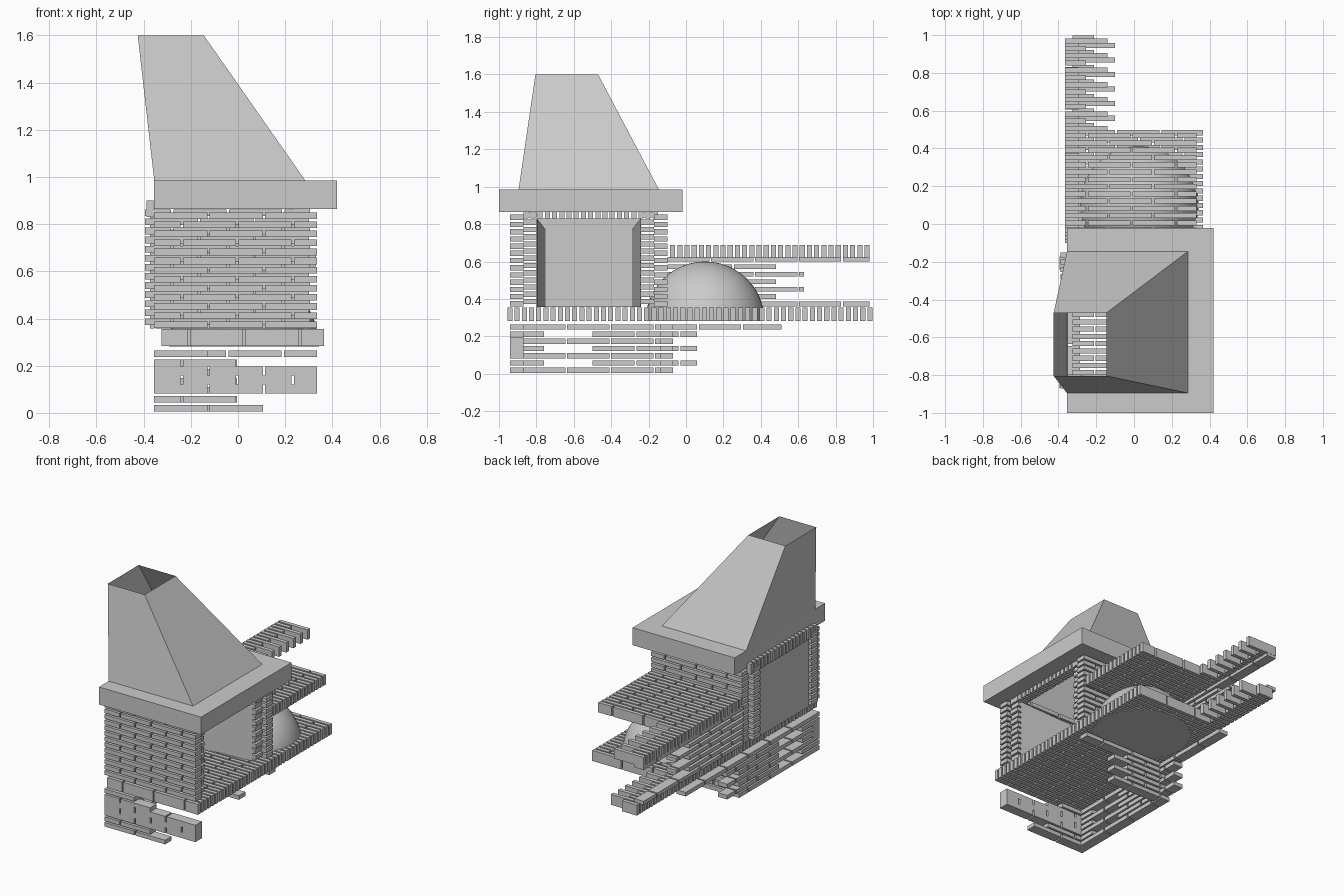
import bpy, bmesh, math
from mathutils import Matrix, Vector

cube = bpy.data.objects.get("Cube")
if cube:
    bpy.data.objects.remove(cube)

# One grey for everything
grey = bpy.data.materials.new("plain grey")
grey.use_nodes = True
tone = (0.6, 0.6, 0.6, 1)
grey.diffuse_color = tone
grey.node_tree.nodes["Principled BSDF"].inputs["Base Color"].default_value = tone

LONG, HALF, WIDE, THIN = 0.225, 0.112, 0.07, 0.028   # brick sizes
JOINT = 0.01
PITCH = 0.0385                                       # course spacing


def finish(bm, name):
    mesh = bpy.data.meshes.new(name)
    bm.to_mesh(mesh)
    bm.free()
    mesh.materials.append(grey)
    obj = bpy.data.objects.new(name, mesh)
    bpy.context.collection.objects.link(obj)
    return obj


def box(bm, lo, hi):
    lo, hi = Vector(lo), Vector(hi)
    size = Matrix.Diagonal((*(hi - lo), 1))
    bmesh.ops.create_cube(bm, size=1, matrix=Matrix.Translation((lo + hi) / 2) @ size)


def course(bm, axis, start, end, side, z, half=False, depth=WIDE, height=THIN):
    """A row of bricks along x (axis 0) or y (axis 1)."""
    pos = start
    length = HALF if half else LONG
    while pos < end - 0.02:
        stop = min(pos + length, end)
        lo, hi = [0, 0, z], [0, 0, z + height]
        lo[axis], hi[axis] = pos, stop
        lo[1 - axis], hi[1 - axis] = side, side + depth
        box(bm, lo, hi)
        pos, length = stop + JOINT, LONG


def loft(bm, rings):
    """Quads between successive four-cornered rings."""
    loops = [[bm.verts.new(p) for p in ring] for ring in rings]
    for a, b in zip(loops, loops[1:]):
        for i in range(4):
            j = (i + 1) % 4
            bm.faces.new((a[i], a[j], b[j], b[i]))
    return loops


def rect(x0, x1, y0, y1, z):
    return [(x0, y0, z), (x1, y0, z), (x1, y1, z), (x0, y1, z)]


# Base: front wall with a solid vented band in the middle
bm = bmesh.new()
front_ends = {0: 0.105, 1: -0.005, 5: -0.005, 6: -0.13}
for row in range(7):
    z = 0.005 + row * PITCH
    band = row in (2, 3, 4)
    course(bm, 0, -0.355, 0.335 if band else front_ends[row], -0.94, z,
           half=row % 2 == 1, height=PITCH if band else THIN)
finish(bm, "base_front_wall")

# Base: long back wall and the return wall under the oven
bm = bmesh.new()
for row in range(7):
    z = 0.005 + row * PITCH
    odd = row % 2 == 1
    if odd:
        course(bm, 1, -0.87, -0.757, -0.355, z, half=True)
        course(bm, 1, -0.5, 0.06, -0.355, z)
    else:
        course(bm, 1, -0.87, 0.51 if row == 6 else -0.07, -0.355, z)
    reach = 0.335 if row == 6 else (-0.005 if odd else 0.105)
    course(bm, 0, -0.275, reach, -0.14, z, half=odd)
finish(bm, "base_back_wall")


# Two floors of bricks laid on edge, with an unfinished toothed tail
def floor(name, x0, x1, y0, y1, z, height):
    bm = bmesh.new()
    count = round((y1 - y0) / PITCH)
    for i in range(count):
        y = y0 + i * PITCH
        half = i % 2 == 0
        end = x1 if y < 0.48 else x0 + (HALF if half else LONG)
        course(bm, 0, x0, end, y, z, half, depth=0.027, height=height)
    finish(bm, name)


floor("hearth_floor", -0.325, 0.365, -0.955, 0.99, 0.283, 0.072)
floor("upper_shelf", -0.365, 0.33, -0.085, 1.0, 0.62, 0.067)

# Back wall between the floors, stepped at its free end
bm = bmesh.new()
for row in range(7):
    end = 0.98 if row in (0, 6) else (0.51 if row % 2 else 0.63)
    course(bm, 1, -0.1, end, -0.365, 0.36 + row * 0.04, half=row % 2 == 1, height=0.025)
finish(bm, "oven_back_wall")

# Two-leaf walls on both sides of the firebox
bm = bmesh.new()
for row in range(13):
    z = 0.36 + row * PITCH
    for y in (-0.94, -0.17):
        course(bm, 0, -0.355, 0.335, y, z, half=row % 2 == 1)
    for y in (-0.868, -0.242):
        course(bm, 0, -0.395, 0.305, y, z + 0.012, half=row % 2 == 0)
finish(bm, "firebox_walls")

# Upright brick lintels front and rear
bm = bmesh.new()
for i in range(19):
    y = -0.87 + i * PITCH
    box(bm, (0.235, y, 0.83), (0.305, y + 0.027, 0.866))
    box(bm, (-0.388, y, 0.83), (-0.358, y + 0.027, 0.9))
finish(bm, "lintels")

# Firebox lining: back panel and splayed cheeks
bm = bmesh.new()
outline = [(0.28, -0.797), (-0.35, -0.75), (-0.35, -0.29), (0.28, -0.243)]
low = [bm.verts.new((x, y, 0.357)) for x, y in outline]
high = [bm.verts.new((x, y, 0.83 if x > 0 else 0.77)) for x, y in outline]
for i in range(3):
    bm.faces.new((low[i], low[i + 1], high[i + 1], high[i]))
box(bm, (-0.372, -0.8, 0.357), (-0.355, -0.24, 0.83))
finish(bm, "firebox_lining")

# Mantel slab with an opening below the hood
bm = bmesh.new()
outer = (-0.355, 0.42, -1.0, -0.02)
inner = (-0.35, 0.285, -0.895, -0.145)
loft(bm, [rect(*inner, 0.865), rect(*outer, 0.865), rect(*outer, 0.985),
          rect(*inner, 0.985), rect(*inner, 0.865)])
bmesh.ops.remove_doubles(bm, verts=bm.verts, dist=0.0001)
bmesh.ops.recalc_face_normals(bm, faces=bm.faces)
finish(bm, "mantel_slab")

# Open leaning smoke hood
bm = bmesh.new()
loft(bm, [rect(-0.355, 0.285, -0.895, -0.145, 0.985),
          rect(-0.425, -0.145, -0.805, -0.47, 1.6)])
finish(bm, "smoke_hood")

# Oven dome with a flat underside
bm = bmesh.new()
bmesh.ops.create_uvsphere(bm, u_segments=48, v_segments=24, radius=0.318,
                          matrix=Matrix.Translation((0.025, 0.102, 0.282)))
bmesh.ops.bisect_plane(bm, geom=bm.verts[:] + bm.edges[:] + bm.faces[:],
                       plane_co=(0, 0, 0.2821), plane_no=(0, 0, 1), clear_inner=True)
bmesh.ops.holes_fill(bm, edges=[e for e in bm.edges if e.is_boundary], sides=0)
dome = finish(bm, "oven_dome")
bpy.ops.object.select_all(action='DESELECT')
dome.select_set(True)
bpy.context.view_layer.objects.active = dome
bpy.ops.object.shade_smooth_by_angle(angle=math.radians(40))
